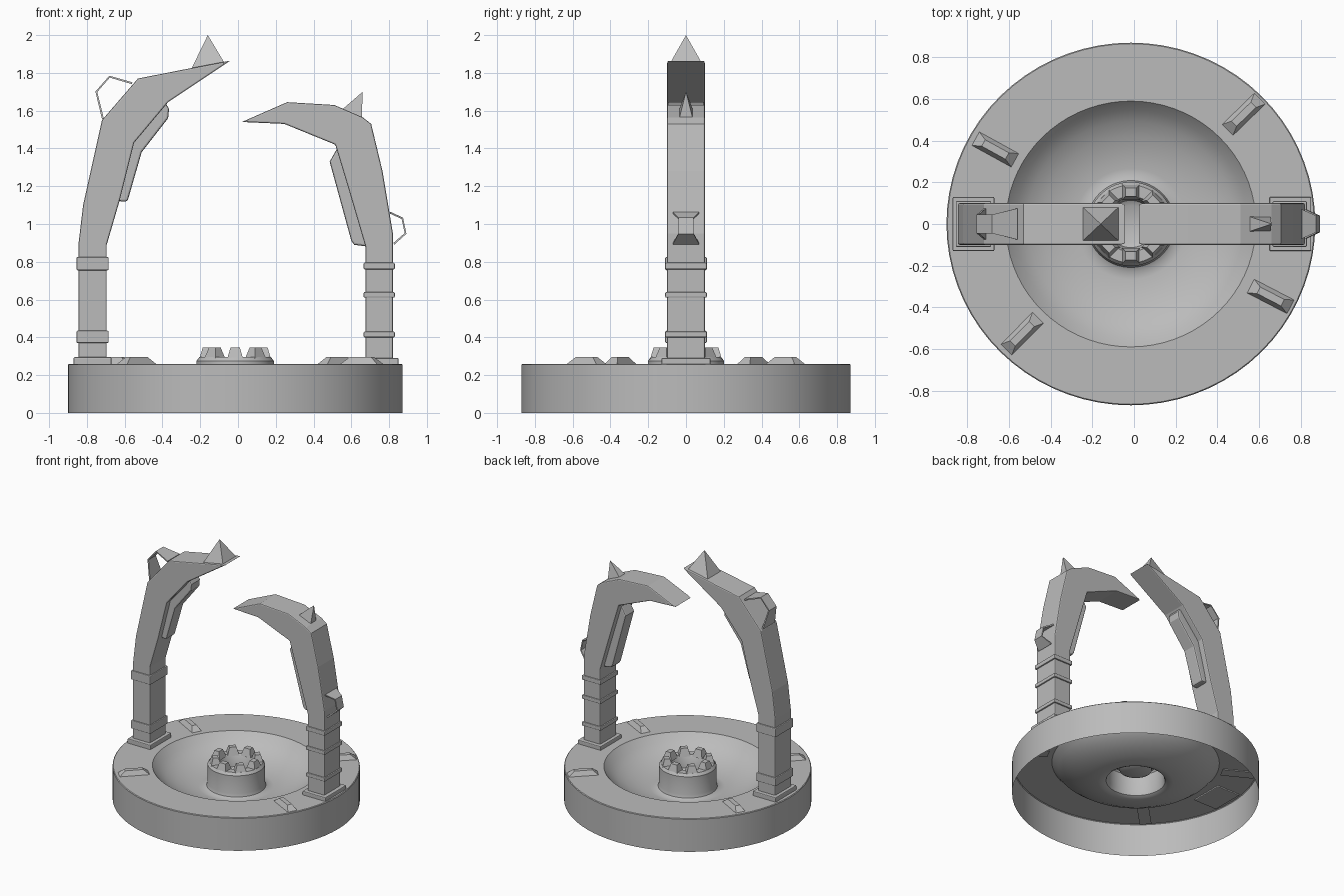
import bpy, bmesh, math
from mathutils import Matrix, Vector

if "Cube" in bpy.data.objects:
    bpy.data.objects.remove(bpy.data.objects["Cube"])

CX = -0.015  # centre of the round base

stone = bpy.data.materials.new("grey stone")
stone.diffuse_color = (0.5, 0.5, 0.5, 1)
stone.use_nodes = True
stone.node_tree.nodes["Principled BSDF"].inputs["Base Color"].default_value = stone.diffuse_color


def finish(name, bm, recalc=True, bevel=0, smooth=None):
    if recalc:
        bmesh.ops.recalc_face_normals(bm, faces=bm.faces)
    me = bpy.data.meshes.new(name)
    bm.to_mesh(me)
    bm.free()
    me.materials.append(stone)
    ob = bpy.data.objects.new(name, me)
    bpy.context.collection.objects.link(ob)
    if bevel:
        m = ob.modifiers.new("bevel", 'BEVEL')
        m.width, m.segments, m.limit_method = bevel, 2, 'ANGLE'
        m.angle_limit = math.radians(50)
    if smooth:
        bpy.context.view_layer.objects.active = ob
        ob.select_set(True)
        bpy.ops.object.shade_smooth_by_angle(angle=math.radians(smooth))
        ob.select_set(False)
    return ob


def hull(name, pts):
    bm = bmesh.new()
    vs = [bm.verts.new(p) for p in pts]
    bmesh.ops.convex_hull(bm, input=vs)
    return finish(name, bm)


def box(name, x0, x1, hy, z0, z1, bevel=0.006):
    bm = bmesh.new()
    bmesh.ops.create_cube(bm, size=1, matrix=Matrix.Translation(((x0 + x1) / 2, 0, (z0 + z1) / 2))
                          @ Matrix.Diagonal((x1 - x0, 2 * hy, z1 - z0, 1)))
    return finish(name, bm, bevel=bevel)


def extrude_profile(name, pts, hy, bevel):
    # x-z outline given thickness along y
    bm = bmesh.new()
    f = bm.faces.new([bm.verts.new((x, -hy, z)) for x, z in pts])
    r = bmesh.ops.extrude_face_region(bm, geom=[f])
    for v in r["geom"]:
        if isinstance(v, bmesh.types.BMVert):
            v.co.y = hy
    return finish(name, bm, bevel=bevel)


def frustum(name, r0, r1, w0, inset_r, w1, z0, z1, ang):
    # block on a ring, long side along the radius
    rot = Matrix.Translation((CX, 0, 0)) @ Matrix.Rotation(ang, 4, 'Z')
    pts = [Vector((r, s * w0 / 2, z0)) for r in (r0, r1) for s in (-1, 1)]
    pts += [Vector((r, s * w1 / 2, z1)) for r in (r0 + inset_r, r1 - inset_r) for s in (-1, 1)]
    return hull(name, [rot @ p for p in pts])


# round base: wall, rim, bowl and central cup as one turned shell, open below
prof = [(.885, 0), (.885, .255), (.88, .26), (.60, .26), (.555, .21), (.50, .17), (.43, .137),
        (.35, .113), (.27, .1), (.235, .1), (.212, .112), (.205, .135), (.205, .275), (.19, .295),
        (.135, .295), (.125, .28), (.115, .2), (.09, .185)]
N = 72
bm = bmesh.new()
rings = [[bm.verts.new((CX + r * math.cos(2 * math.pi * j / N), r * .983 * math.sin(2 * math.pi * j / N), z))
          for j in range(N)] for r, z in prof]
for a, b in zip(rings, rings[1:]):
    for j in range(N):
        k = (j + 1) % N
        bm.faces.new((a[j], a[k], b[k], b[j]))
bm.faces.new(rings[-1])
finish("round_base", bm, recalc=False, smooth=35)

# crown teeth on the cup
for i in range(8):
    frustum("cup_tooth", .115, .19, .085, .018, .05, .285, .345, math.pi / 4 * i + math.pi / 2)

# wedges on the rim
for x, y in ((.53, .53), (.66, -.35), (-.54, -.53), (-.67, .36)):
    a = math.atan2(y, x - CX)
    r = math.hypot(x - CX, y)
    frustum("rim_wedge", r - .125, r + .115, .085, .055, .035, .25, .295, a)

# arms
left = [(-.845, .26), (-.845, .89), (-.82, 1.1), (-.72, 1.55), (-.53, 1.77), (-.25, 1.825), (-.04, 1.865),
        (-.37, 1.645), (-.55, 1.43), (-.625, 1.13), (-.695, .89), (-.695, .26)]
right = [(.82, .26), (.82, .95), (.765, 1.28), (.705, 1.53), (.66, 1.565), (.51, 1.63), (.26, 1.645), (.02, 1.54),
         (.245, 1.53), (.515, 1.42), (.59, 1.17), (.675, .88), (.675, .26)]
extrude_profile("left_arm", left, .1, .008)
extrude_profile("right_arm", right, .1, .008)

# pads on the inner sides of the arms
extrude_profile("left_pad", [(-.39, 1.65), (-.365, 1.61), (-.37, 1.56), (-.51, 1.38), (-.585, 1.12),
                             (-.63, 1.12), (-.59, 1.43), (-.45, 1.62)], .055, .01)
extrude_profile("right_pad", [(.53, 1.41), (.485, 1.33), (.6, .91), (.615, .89), (.69, .88),
                              (.65, 1.17), (.57, 1.41)], .055, .01)

# feet and bands around the columns
box("left_foot", -.87, -.67, .13, .25, .295)
box("right_foot", .65, .85, .13, .25, .29)
for z0, z1 in ((.37, .435), (.755, .825)):
    box("left_band", -.855, -.685, .11, z0, z1)
for z0, z1 in ((.40, .43), (.61, .64), (.76, .795)):
    box("right_band", .665, .83, .11, z0, z1)

# spikes on top of the arms
hull("left_spike", [(-.25, s * .085, 1.815) for s in (-1, 1)] + [(-.07, s * .085, 1.85) for s in (-1, 1)]
     + [(-.16, 0, 2.0)])
hull("right_spike", [(.55, s * .037, 1.605) for s in (-1, 1)] + [(.655, s * .037, 1.555) for s in (-1, 1)]
     + [(.66, 0, 1.7)])


# hollow brackets on the outer sides: tapered strips, open at the sides
def bracket(name, pts):
    bm = bmesh.new()
    rows = [[bm.verts.new((x, s * h, z)) for s in (-1, 1)] for x, z, h in pts]
    for a, b in zip(rows, rows[1:]):
        bm.faces.new((a[0], a[1], b[1], b[0]))
    ob = finish(name, bm, recalc=False)
    m = ob.modifiers.new("thickness", 'SOLIDIFY')
    m.thickness, m.offset = .01, 0


bracket("left_bracket", [(-.715, 1.556, .075), (-.75, 1.7, .045), (-.68, 1.78, .045), (-.56, 1.745, .075)])
bracket("right_bracket", [(.805, 1.06, .07), (.87, 1.03, .04), (.887, .95, .04), (.825, .895, .07)])
